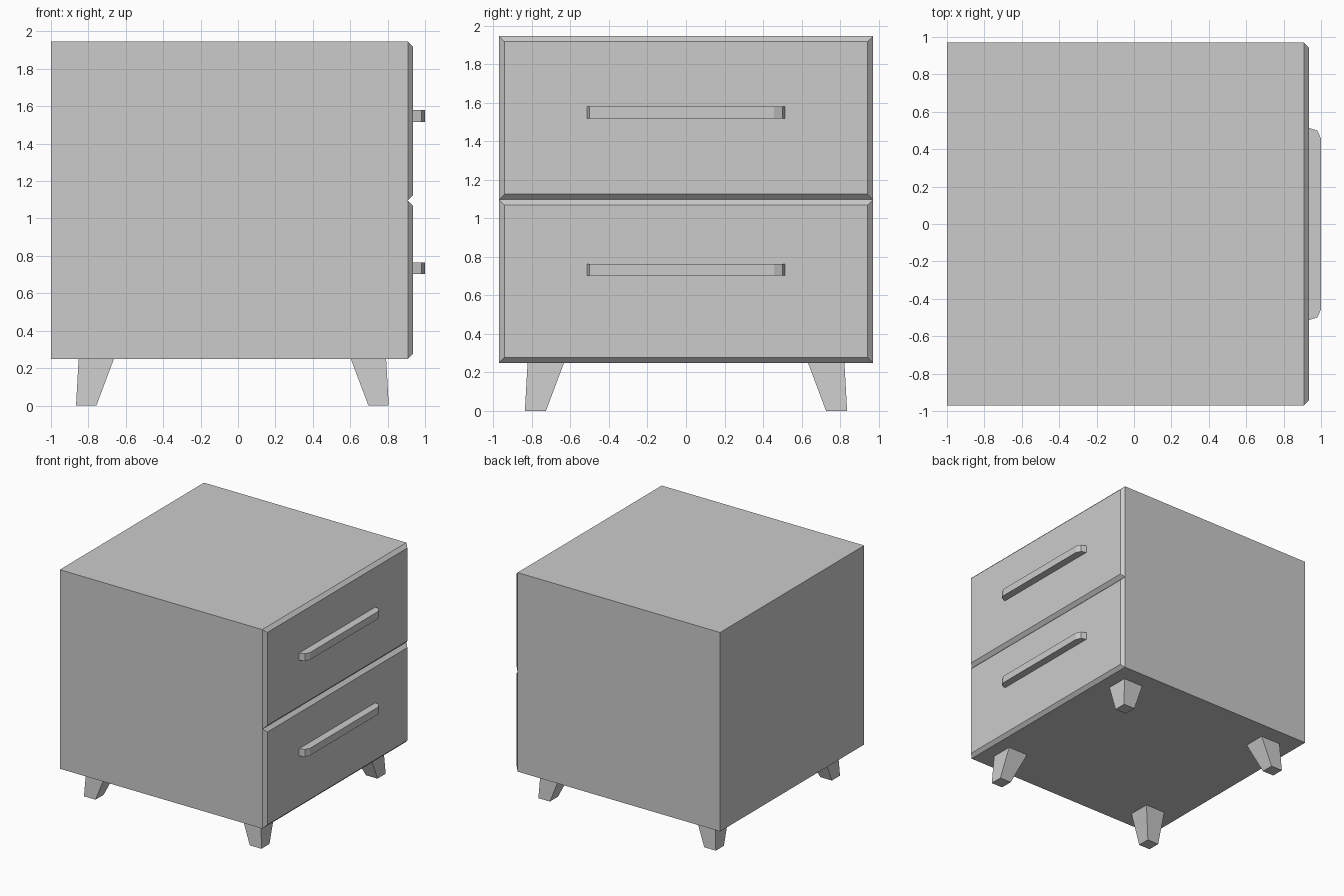
import bpy, bmesh

if "Cube" in bpy.data.objects:
    bpy.data.objects.remove(bpy.data.objects["Cube"])

MID, BOTTOM, TOP = 1.097, 0.25, 1.945
HALF = 0.97                      # half width in y
SHOULDER, FACE, BEV = 0.908, 0.936, 0.028


def loft(name, ring_a, ring_b):
    """Closed solid between two matching point rings."""
    bm = bmesh.new()
    a = [bm.verts.new(p) for p in ring_a]
    b = [bm.verts.new(p) for p in ring_b]
    n = len(a)
    bm.faces.new(a)
    bm.faces.new(b)
    for i in range(n):
        j = (i + 1) % n
        bm.faces.new((a[i], a[j], b[j], b[i]))
    bmesh.ops.recalc_face_normals(bm, faces=bm.faces)
    mesh = bpy.data.meshes.new(name)
    bm.to_mesh(mesh)
    bm.free()
    obj = bpy.data.objects.new(name, mesh)
    bpy.context.collection.objects.link(obj)
    return obj


def rect_x(x, y, z0, z1):
    return [(x, -y, z0), (x, y, z0), (x, y, z1), (x, -y, z1)]


def rect_z(z, x0, x1, y0, y1):
    return [(x0, y0, z), (x1, y0, z), (x1, y1, z), (x0, y1, z)]


# Cabinet body
loft("cabinet_body", rect_x(-1, HALF, BOTTOM, TOP), rect_x(SHOULDER, HALF, BOTTOM, TOP))

# Drawer fronts with chamfered rims, and their bar handles
handle_profile = [(0.93, -0.515), (0.98, -0.50), (1.0, -0.457),
                  (1.0, 0.457), (0.98, 0.50), (0.93, 0.515)]
for label, z0, z1, hz in (("lower", BOTTOM, MID, 0.733), ("upper", MID, TOP, 1.548)):
    loft(f"{label}_drawer_front", rect_x(SHOULDER, HALF, z0, z1),
         rect_x(FACE, HALF - BEV, z0 + BEV, z1 - BEV))
    loft(f"{label}_drawer_handle",
         [(x, y, hz - 0.031) for x, y in handle_profile],
         [(x, y, hz + 0.031) for x, y in handle_profile])

# Splayed tapered legs
CX = -0.03
for sx, xname in ((-1, "rear"), (1, "front")):
    for sy, yname in ((-1, "left"), (1, "right")):
        loft(f"{xname}_{yname}_leg",
             rect_z(0, CX + sx * 0.727, CX + sx * 0.836, sy * 0.727, sy * 0.836),
             rect_z(BOTTOM, CX + sx * 0.633, CX + sx * 0.822, sy * 0.633, sy * 0.822))
